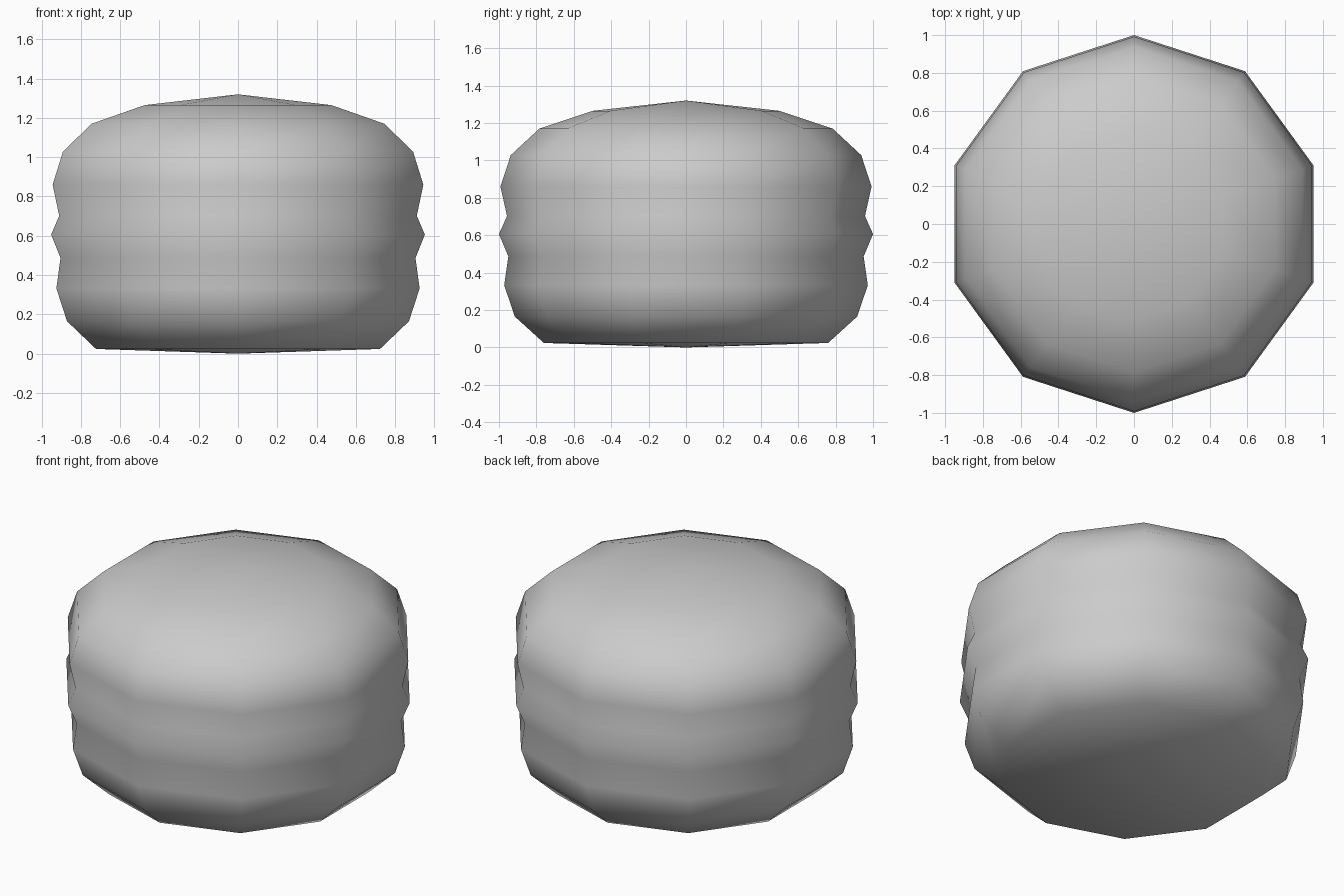
import bpy, bmesh
from math import pi, sin, cos

if "Cube" in bpy.data.objects:
    bpy.data.objects.remove(bpy.data.objects["Cube"])

SIDES = 10
# (radius, height) from the base upward: lower bun, filling, upper bun
PROFILE = [(0.76, 0.024), (0.915, 0.165), (0.972, 0.332), (0.95, 0.487),
           (1.0, 0.606), (0.957, 0.702), (0.992, 0.86), (0.937, 1.028),
           (0.784, 1.17), (0.50, 1.265)]
BOTTOM, TOP = 0.0, 1.32


def ring(bm, r, z):
    return [bm.verts.new((r * cos(pi / 2 + 2 * pi * i / SIDES),
                          r * sin(pi / 2 + 2 * pi * i / SIDES), z))
            for i in range(SIDES)]


def lathe(name):
    bm = bmesh.new()
    rings = [ring(bm, r, z) for r, z in PROFILE]
    low, high = bm.verts.new((0, 0, BOTTOM)), bm.verts.new((0, 0, TOP))
    for i in range(SIDES):
        j = (i + 1) % SIDES
        # stacked side bands
        for a, b in zip(rings, rings[1:]):
            bm.faces.new((a[i], a[j], b[j], b[i]))
        # shallow base cone and domed crown
        bm.faces.new((low, rings[0][j], rings[0][i]))
        bm.faces.new((high, rings[-1][i], rings[-1][j]))
    bmesh.ops.recalc_face_normals(bm, faces=bm.faces)
    for f in bm.faces:
        f.smooth = True
    mesh = bpy.data.meshes.new(name)
    bm.to_mesh(mesh)
    bm.free()
    obj = bpy.data.objects.new(name, mesh)
    bpy.context.collection.objects.link(obj)
    return obj


# Whole burger as one smooth ten-sided turned body
lathe("burger")
